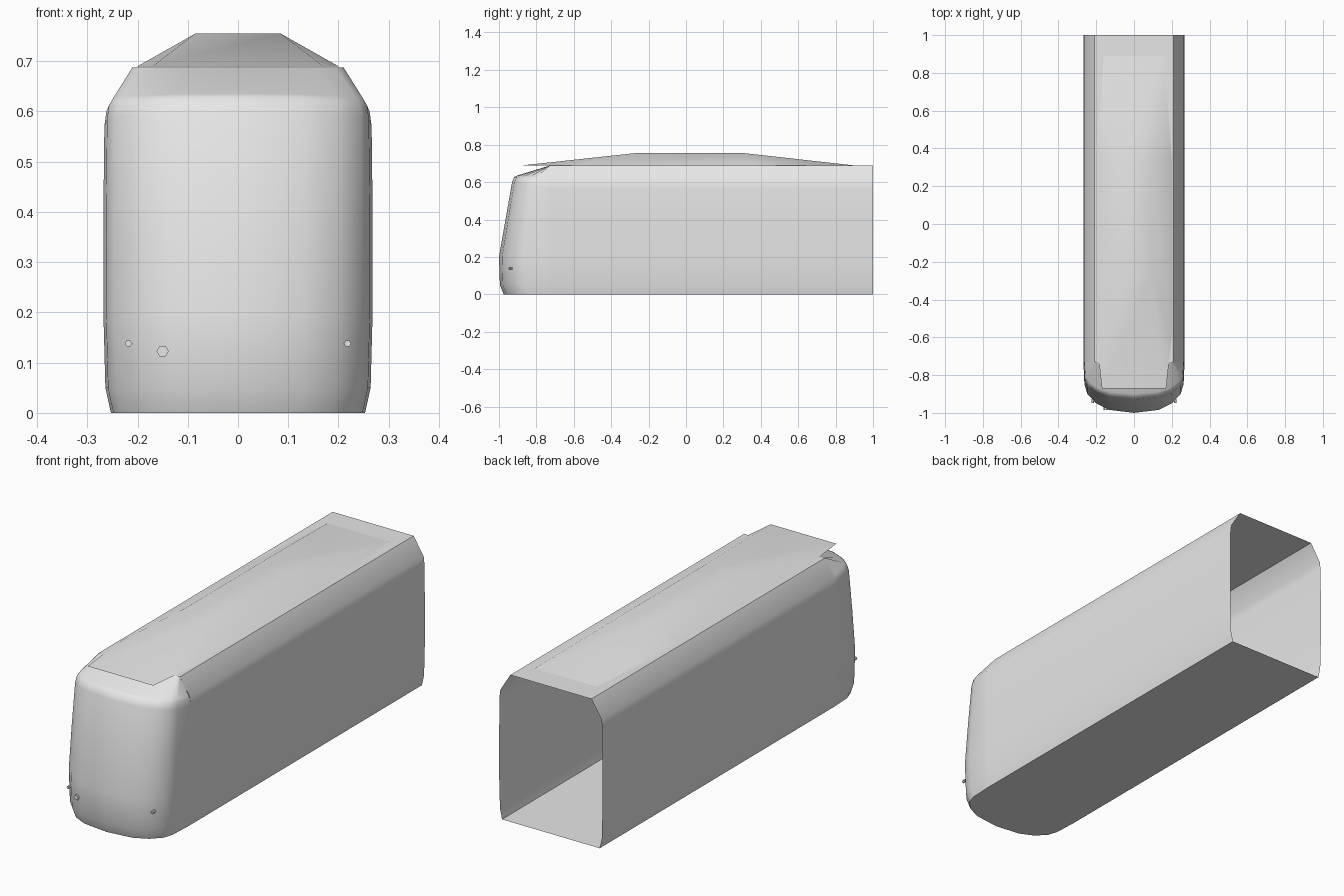
import bpy
import math

cube = bpy.data.objects.get("Cube")
if cube:
    bpy.data.objects.remove(cube, do_unlink=True)

grey = bpy.data.materials.new("light_grey")
grey.use_nodes = True
grey.diffuse_color = (0.8, 0.8, 0.8, 1)
grey.node_tree.nodes["Principled BSDF"].inputs["Base Color"].default_value = (0.8, 0.8, 0.8, 1)


def make(name, verts, faces, angle):
    mesh = bpy.data.meshes.new(name)
    mesh.from_pydata(verts, [], faces)
    mesh.materials.append(grey)
    obj = bpy.data.objects.new(name, mesh)
    bpy.context.collection.objects.link(obj)
    bpy.ops.object.select_all(action="DESELECT")
    obj.select_set(True)
    bpy.context.view_layer.objects.active = obj
    bpy.ops.object.mode_set(mode="EDIT")
    bpy.ops.mesh.select_all(action="SELECT")
    bpy.ops.mesh.normals_make_consistent(inside=False)
    bpy.ops.object.mode_set(mode="OBJECT")
    bpy.ops.object.shade_smooth_by_angle(angle=math.radians(angle))
    return obj


def strip(rows, closed=False):
    """Vertices and quads that join rows of equal length."""
    n = len(rows[0])
    verts = [p for row in rows for p in row]
    faces = []
    for r in range(len(rows) - 1):
        for i in range(n if closed else n - 1):
            j = (i + 1) % n
            faces.append((r * n + i, r * n + j, (r + 1) * n + j, (r + 1) * n + i))
    return verts, faces


# Long body: an open-ended tube swept from the cab joint to the rear
JOINT = -0.73
half = [(0.253, 0), (0.264, 0.05), (0.268, 0.2), (0.268, 0.4),
        (0.266, 0.57), (0.262, 0.605), (0.21, 0.688)]
section = half + [(-x, z) for x, z in reversed(half)]
verts, faces = strip([[(x, y, z) for x, z in section] for y in (JOINT, 1)], True)
make("body_shell", verts, faces, 45)

# Cab: rows of a rounded plan, leaning back and closing into a sloped roof
plan = [(1, 0), (0.98, 0.44), (0.92, 0.63), (0.75, 0.81), (0.49, 0.94), (0, 1)]
plan += [(-x, t) for x, t in reversed(plan[:-1])]
levels = [  # side height, front height, half width, front y
    (0, 0, 0.253, -0.975),
    (0.05, 0.05, 0.264, -0.995),
    (0.2, 0.2, 0.268, -1),
    (0.4, 0.4, 0.268, -0.965),
    (0.57, 0.6, 0.266, -0.93),
    (0.6, 0.628, 0.262, -0.918),
    (0.615, 0.636, 0.255, -0.9),
    (0.688, 0.688, 0.21, JOINT),
]
rows = [[(x * w, JOINT + t * (front - JOINT), a + t * (b - a)) for x, t in plan]
        for a, b, w, front in levels]
verts, faces = strip(rows)
make("cab_shell", verts, faces, 75)
make("cab_floor", rows[0], [tuple(range(len(plan)))], 30)

# Roof fairing: an eight-sided base tapering to a flat top
base = [(0.17, -0.87), (0.2, -0.6), (0.2, 0.35), (0.16, 0.89)]
top = [(0.085, -0.27), (0.085, 0.31)]
ring = base + [(-x, y) for x, y in reversed(base)]
crown = top + [(-x, y) for x, y in reversed(top)]
verts = [(x, y, 0.69) for x, y in ring] + [(x, y, 0.755) for x, y in crown]
faces = [(0, 1, 8), (1, 2, 9, 8), (2, 3, 9), (3, 4, 10, 9),
         (4, 5, 10), (5, 6, 11, 10), (6, 7, 11), (7, 0, 8, 11),
         (8, 9, 10, 11), (7, 6, 5, 4, 3, 2, 1, 0)]
make("roof_fairing", verts, faces, 40)

# Small hexagonal fittings low on the nose
for name, x, y, z, r in [("left_fitting", 0.218, -0.942, 0.138, 0.007),
                         ("right_fitting", -0.218, -0.942, 0.138, 0.007),
                         ("nose_fitting", -0.15, -0.98, 0.123, 0.012)]:
    rings = [[(x + r * math.cos(k * math.pi / 3), y + d, z + r * math.sin(k * math.pi / 3))
              for k in range(6)] for d in (-0.005, 0.015)]
    verts, faces = strip(rings, True)
    make(name, verts, faces + [tuple(range(6))], 30)
